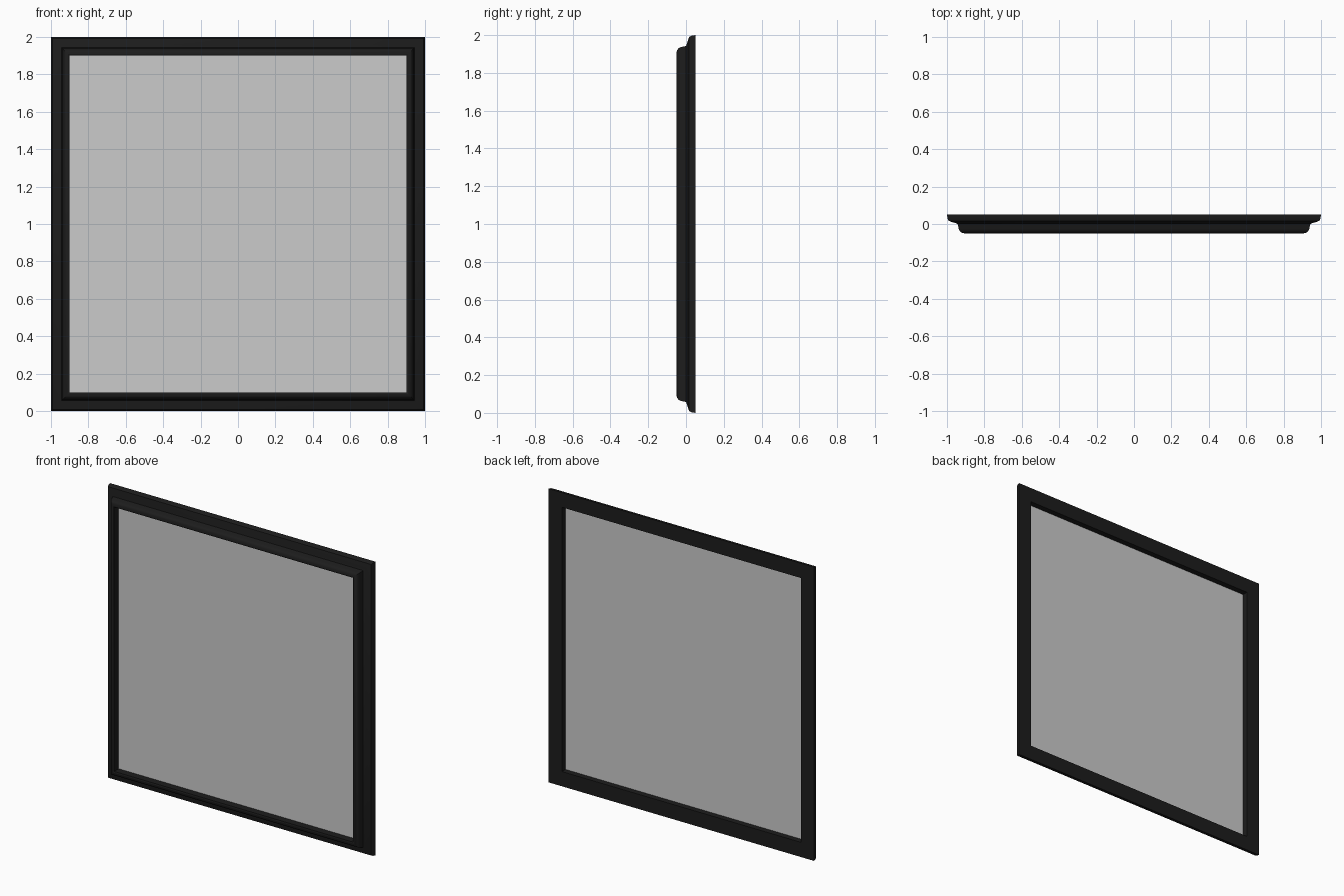
import bpy, bmesh

if "Cube" in bpy.data.objects:
    bpy.data.objects.remove(bpy.data.objects["Cube"])

# Frame moulding cross-section: (half-size from centre, depth y), closed loop
PROFILE = [
    (0.900, 0.050), (1.000, 0.050), (0.997, 0.030), (0.991, 0.017),
    (0.975, 0.011), (0.955, 0.005), (0.943, 0.000), (0.940, -0.010),
    (0.937, -0.028), (0.930, -0.040), (0.920, -0.047), (0.908, -0.050),
    (0.900, -0.047),
]
CORNERS = [(-1, -1), (1, -1), (1, 1), (-1, 1)]
CENTRE_Z = 1.0


def finish(bm, name):
    bmesh.ops.recalc_face_normals(bm, faces=bm.faces)
    mesh = bpy.data.meshes.new(name)
    bm.to_mesh(mesh)
    bm.free()
    obj = bpy.data.objects.new(name, mesh)
    bpy.context.collection.objects.link(obj)
    return obj


# Frame: sweep the moulding round four mitred corners
bm = bmesh.new()
rings = [[bm.verts.new((sx * r, y, CENTRE_Z + sz * r)) for r, y in PROFILE]
         for sx, sz in CORNERS]
n = len(PROFILE)
for c in range(4):
    a, b = rings[c], rings[(c + 1) % 4]
    for i in range(n):
        j = (i + 1) % n
        bm.faces.new((a[i], a[j], b[j], b[i]))
frame = finish(bm, "frame")

black = bpy.data.materials.new("black_paint")
black.diffuse_color = (0.012, 0.012, 0.012, 1)
black.use_nodes = True
black.node_tree.nodes["Principled BSDF"].inputs["Base Color"].default_value = black.diffuse_color
frame.data.materials.append(black)

bpy.context.view_layer.objects.active = frame
frame.select_set(True)
bpy.ops.object.shade_smooth_by_angle(angle=0.6)

# Panel: thin sheet held inside the frame
bm = bmesh.new()
bmesh.ops.create_cube(bm, size=1)
bmesh.ops.scale(bm, vec=(1.8, 0.01, 1.8), verts=bm.verts)
bmesh.ops.translate(bm, vec=(0, 0.006, CENTRE_Z), verts=bm.verts)
finish(bm, "panel")
